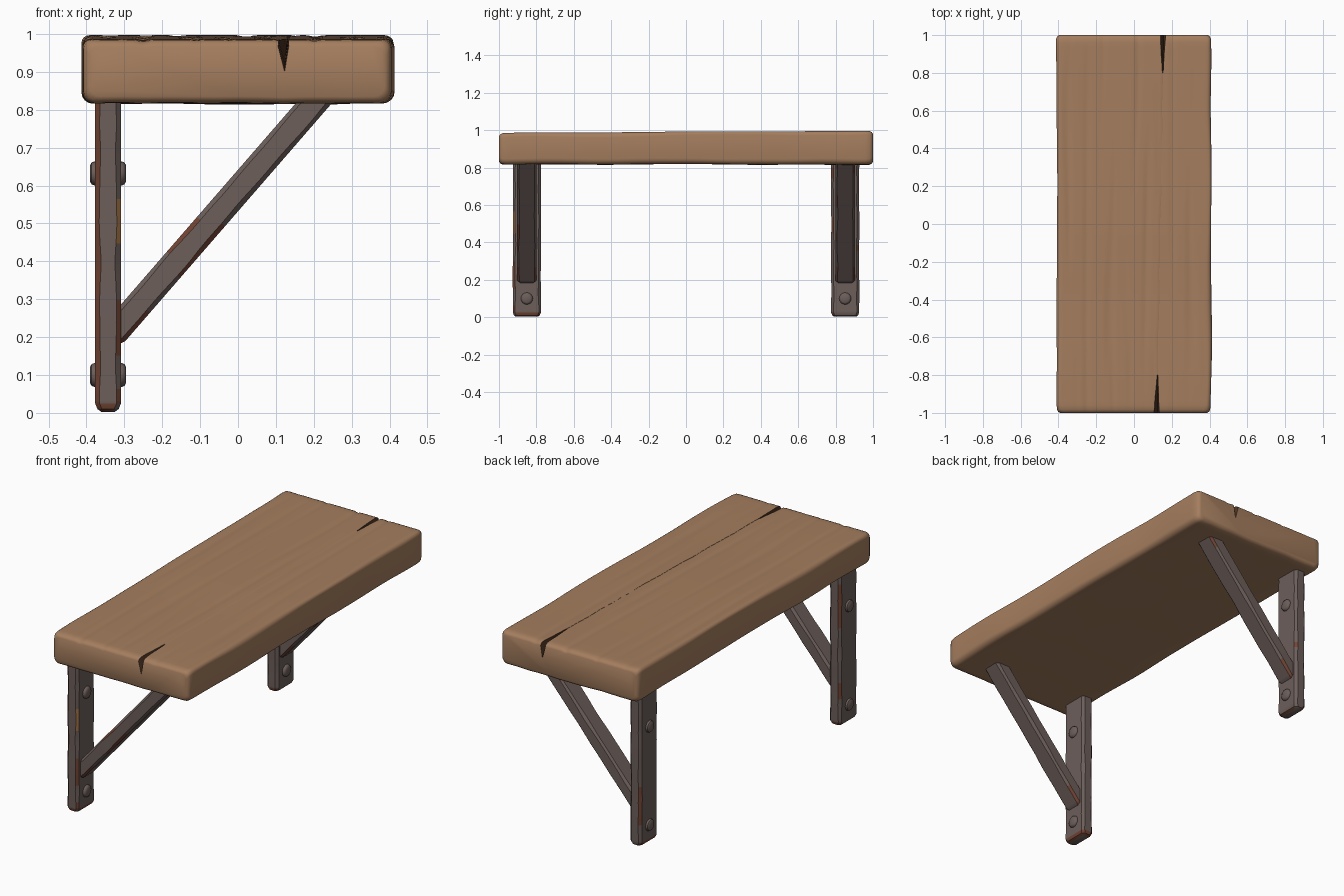
import bpy, bmesh, math
from mathutils import Vector, noise

if "Cube" in bpy.data.objects:
    bpy.data.objects.remove(bpy.data.objects["Cube"])


def material(name, rgb):
    m = bpy.data.materials.new(name)
    m.diffuse_color = (*rgb, 1)
    m.use_nodes = True
    m.node_tree.nodes["Principled BSDF"].inputs["Base Color"].default_value = m.diffuse_color
    return m


WOOD = material("wood", (0.375, 0.208, 0.113))
CRACK = material("dark crack", (0.075, 0.035, 0.018))
IRON = material("iron", (0.150, 0.113, 0.102))
RUST = material("rust", (0.170, 0.058, 0.034))
ORANGE = material("orange rust", (0.36, 0.17, 0.06))


def n(x, y, z=0.0):
    return noise.noise(Vector((x, y, z)))


def loft(name, rings, mats, rule=None, angle=35):
    """Skin closed rings into a capped solid; rule(i, j, centre) picks the material."""
    bm = bmesh.new()
    vs = [[bm.verts.new(p) for p in r] for r in rings]
    k = len(rings[0])
    for i in range(len(vs) - 1):
        for j in range(k):
            f = bm.faces.new((vs[i][j], vs[i][(j + 1) % k],
                              vs[i + 1][(j + 1) % k], vs[i + 1][j]))
            if rule:
                f.material_index = rule(i, j, f.calc_center_median())
    bm.faces.new(vs[0])
    bm.faces.new(vs[-1])
    bmesh.ops.recalc_face_normals(bm, faces=bm.faces)
    for f in bm.faces:
        f.smooth = True
    me = bpy.data.meshes.new(name)
    bm.to_mesh(me)
    bm.free()
    for m in mats:
        me.materials.append(m)
    me.set_sharp_from_angle(angle=math.radians(angle))
    ob = bpy.data.objects.new(name, me)
    bpy.context.collection.objects.link(ob)
    return ob


# Plank: cross-sections along y, with a split at each end and shallow grain grooves
def crack(y):
    return max(0.0, (abs(y) - 0.8) / 0.2)


NL, NR, NC = 48, 20, 5      # top samples left and right of the split, corner samples


def plank_ring(y, inset):
    hr = 0.409 + 0.008 * n(y * 2.5, 3.1) - inset
    hl = 0.409 + 0.008 * n(y * 2.5, 8.7) - inset
    zt = 0.991 + 0.005 * y + 0.003 * n(y * 2, 5.5) - inset
    zb = 0.818 + 0.005 * n(y * 2.5, 1.7) + inset
    rt = 0.022 + 0.010 * n(y * 3, 6.3)
    rb = 0.030 + 0.012 * n(y * 3, 9.9)
    pts = []

    def corner(cx, cz, r, a0):
        for q in range(NC):
            a = math.radians(a0 + 90 * q / (NC - 1))
            pts.append((cx + r * math.cos(a), cz + r * math.sin(a)))

    def top(x):
        g = max(0.0, n(x * 22, y * 1.1, 4) - 0.1)
        return x, zt - 0.009 * g

    f = crack(y)
    c = 0.137 + 0.017 * y + 0.006 * n(y * 9, 2.2) * (1 - f)
    w = 0.002 + 0.012 * f
    corner(hr - rb, zb + rb, rb, -90)
    corner(hr - rt, zt - rt, rt, 0)
    for q in range(1, NR + 1):
        pts.append(top(hr - rt + (c + w - hr + rt) * q / NR))
    pts.append((c + 0.003, zt - 0.002 - 0.065 * f ** 0.6))
    for q in range(NL):
        pts.append(top(c - w + (rt - hl - c + w) * q / NL))
    corner(rt - hl, zt - rt, rt, 90)
    corner(rb - hl, zb + rb, rb, 180)
    for q in range(1, 12):      # underside
        x = rb - hl + (hr + hl - 2 * rb) * q / 12
        pts.append((x, zb + 0.004 * n(x * 9, y * 1.5, 7)))
    return [Vector((x, y, z)) for x, z in pts]


ends = [(1.0, 0.018), (0.994, 0.008), (0.982, 0.002)]
stations = [(-y, d) for y, d in ends]
stations += [(-0.96 + 1.92 * i / 72, 0) for i in range(73)]
stations += ends[::-1]
split = 2 * NC + NR - 1


def plank_rule(i, j, c):
    return int(j in (split, split + 1) and crack(c.y) > 0)


loft("plank", [plank_ring(y, d) for y, d in stations], (WOOD, CRACK), plank_rule, 40)


# Iron bar with chamfered edges, running from p0 to p1, wide along y
def bar(name, p0, p1, a, b, ch, rule, steps=28):
    p0, p1 = Vector(p0), Vector(p1)
    d = (p1 - p0).normalized()
    u = Vector((0, 1, 0))
    v = d.cross(u)
    length = (p1 - p0).length
    stops = [(0, 0.016), (0.007, 0.006), (0.022, 0)]
    stops += [(0.03 + (length - 0.03) * i / steps, 0) for i in range(steps + 1)]
    rings = []
    for t, ins in stops:
        o = p0 + d * t
        A, B = a - ins, b - ins
        c = ch * (1 + 0.35 * n(t * 9, p0.y * 5, a * 40))
        octagon = [(A, B - c), (A - c, B), (c - A, B), (-A, B - c),
                   (-A, c - B), (c - A, -B), (A - c, -B), (A, c - B)]
        wob = 0.002 * n(t * 7, p0.y * 3, 2)
        rings.append([o + u * (x + wob) + v * y for x, y in octagon])
    return loft(name, rings, (IRON, RUST, ORANGE), rule, 30)


def post_rule(i, j, c):
    if i < 2:
        return int(n(c.x * 20, c.y * 20, c.z * 20) > -0.15)
    if j % 2:
        return 0
    outer = abs(c.y) > 0.85
    if outer and c.x < -0.345:
        return int(c.y < 0 or 0.12 < c.z < 0.33)
    if outer and c.y < 0 and 0.45 < c.z < 0.55:
        return 2
    return int(n(c.x * 9, c.y * 9, c.z * 7) > 0.3)


def brace_rule(i, j, c):
    return int(j % 2 == 0 and (c.z < 0.27 or n(c.x * 8, c.y * 5, c.z * 8) > 0.32))


# Bolt heads: short rounded discs on both faces of a post
def bolt(name, y, z):
    rings = []
    for x, r in ((-0.391, 0.021), (-0.386, 0.029), (-0.378, 0.032),
                 (-0.307, 0.032), (-0.300, 0.029), (-0.295, 0.021)):
        rings.append([Vector((x, y + r * math.cos(q * math.pi / 8),
                              z + r * math.sin(q * math.pi / 8))) for q in range(16)])
    loft(name, rings, (IRON,), None, 35)


# Two wall brackets, one near each end
for side, s in (("front", -1), ("back", 1)):
    y = 0.851 * s
    bar(side + "_post", (-0.343, y, 0.003), (-0.343, y, 0.86), 0.075, 0.034, 0.013, post_rule)
    bar(side + "_brace", (-0.3385, y, 0.197), (0.2355, y, 0.858), 0.052, 0.036, 0.011, brace_rule)
    for label, z in (("lower", 0.10), ("upper", 0.632)):
        bolt(f"{side}_{label}_bolt", y, z)
